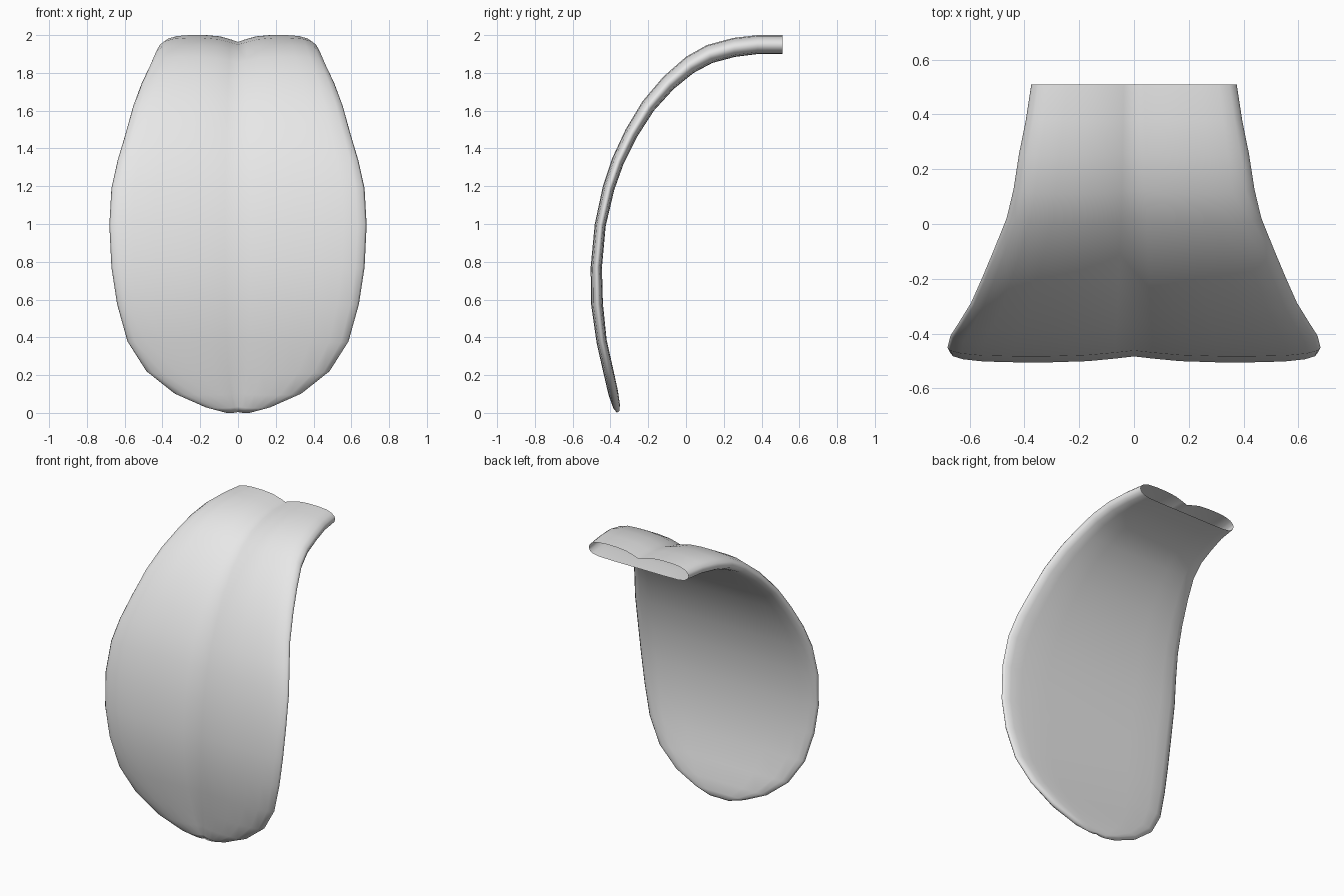
import bpy, bmesh

# Stations along the curve: outer y, outer z, inner y, inner z, half width
STATIONS = [
    (0.51, 2.00, 0.51, 1.90, 0.375), (0.38, 2.00, 0.38, 1.90, 0.395),
    (0.25, 1.985, 0.26, 1.885, 0.42), (0.11, 1.947, 0.14, 1.853, 0.44),
    (0.00, 1.885, 0.04, 1.80, 0.465), (-0.12, 1.78, -0.065, 1.715, 0.51),
    (-0.23, 1.65, -0.17, 1.60, 0.555), (-0.32, 1.50, -0.26, 1.46, 0.595),
    (-0.39, 1.35, -0.33, 1.32, 0.638), (-0.44, 1.20, -0.38, 1.18, 0.67),
    (-0.483, 1.00, -0.425, 0.99, 0.681), (-0.505, 0.77, -0.445, 0.77, 0.67),
    (-0.502, 0.57, -0.44, 0.58, 0.64), (-0.473, 0.37, -0.42, 0.385, 0.585),
    (-0.437, 0.21, -0.385, 0.23, 0.485), (-0.41, 0.095, -0.36, 0.115, 0.34),
    (-0.385, 0.025, -0.35, 0.045, 0.18), (-0.365, 0.0, -0.352, 0.012, 0.075)]

# Half cross-section: across (0 centre, 1 edge), height (0 inner, 1 outer)
HALF = [(0, 0.64), (0.1, 0.77), (0.25, 0.93), (0.45, 1), (0.65, 1), (0.82, 0.95),
        (0.93, 0.82), (0.985, 0.64), (1, 0.46), (0.98, 0.25), (0.92, 0.1),
        (0.8, 0.02), (0.5, 0), (0, 0)]
SECTION = HALF + [(-u, v) for u, v in HALF[-2:0:-1]]

bm = bmesh.new()
rings = []
for oy, oz, iy, iz, w in STATIONS:
    rings.append([bm.verts.new((u * w, iy + (oy - iy) * v, iz + (oz - iz) * v))
                  for u, v in SECTION])
n = len(SECTION)
for a, b in zip(rings, rings[1:]):
    for i in range(n):
        j = (i + 1) % n
        bm.faces.new((a[i], a[j], b[j], b[i]))
# Closed tip; the root end stays open
bm.faces.new(rings[-1])
bmesh.ops.recalc_face_normals(bm, faces=bm.faces)

mesh = bpy.data.meshes.new("tongue")
bm.to_mesh(mesh)
bm.free()
tongue = bpy.data.objects.new("tongue", mesh)
bpy.context.collection.objects.link(tongue)

# Plain grey surface
grey = bpy.data.materials.new("light grey")
grey.diffuse_color = (0.8, 0.8, 0.8, 1)
mesh.materials.append(grey)

for p in mesh.polygons:
    p.use_smooth = True
